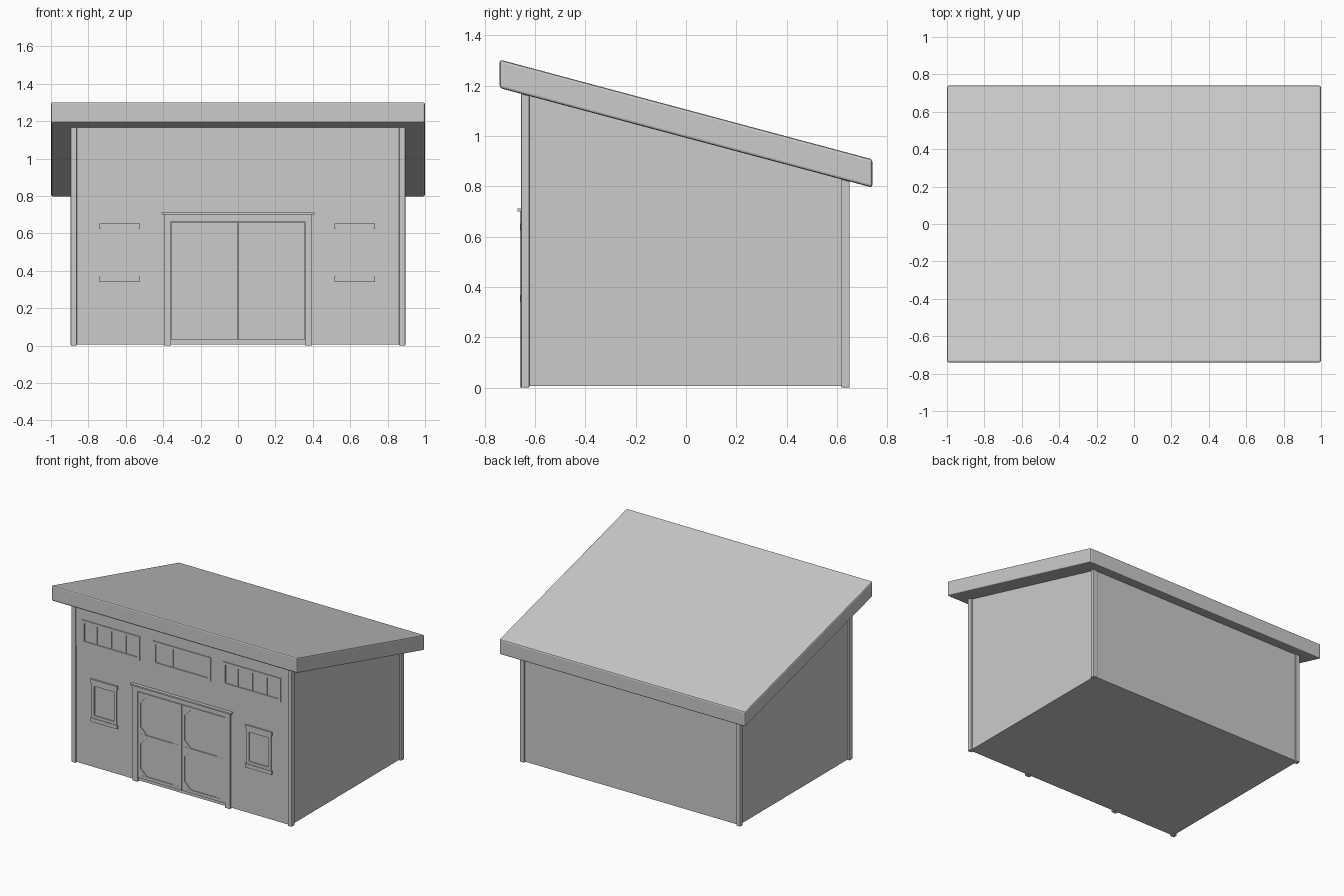
import bpy, bmesh

if "Cube" in bpy.data.objects:
    bpy.data.objects.remove(bpy.data.objects["Cube"])

mat = bpy.data.materials.new("pale grey")
mat.use_nodes = True
COLOR = (0.6, 0.6, 0.6, 1)
mat.diffuse_color = COLOR
mat.node_tree.nodes["Principled BSDF"].inputs["Base Color"].default_value = COLOR

WALL = -0.645   # front face of the wall


def eave(y):
    """Height of the roof underside at depth y."""
    return 1.19 - 0.267 * (y + 0.74)


def prism(bm, pts, place, a, b):
    """Extrude a closed outline between a and b; place maps (u, v, depth) to 3D."""
    lo = [bm.verts.new(place(u, v, a)) for u, v in pts]
    hi = [bm.verts.new(place(u, v, b)) for u, v in pts]
    bm.faces.new(lo)
    bm.faces.new(hi[::-1])
    for i in range(len(pts)):
        j = (i + 1) % len(pts)
        bm.faces.new((lo[j], lo[i], hi[i], hi[j]))


def across(u, v, d):    # outline in the side plane, extruded along x
    return (d, u, v)


def facing(u, v, d):    # outline in the front plane, extruded along y
    return (u, d, v)


def plate(bm, x0, x1, z0, z1, depth):
    """Box standing proud of the front wall."""
    prism(bm, [(x0, z0), (x1, z0), (x1, z1), (x0, z1)], facing, WALL + 0.01, WALL - depth)


def frame(bm, x0, x1, z0, z1, w, depth):
    """Rectangular border made of two uprights and two rails."""
    plate(bm, x0, x0 + w, z0, z1, depth)
    plate(bm, x1 - w, x1, z0, z1, depth)
    plate(bm, x0 + w, x1 - w, z0, z0 + w, depth)
    plate(bm, x0 + w, x1 - w, z1 - w, z1, depth)


def finish(name, bm, bevel=0.0):
    bmesh.ops.recalc_face_normals(bm, faces=bm.faces)
    mesh = bpy.data.meshes.new(name)
    bm.to_mesh(mesh)
    bm.free()
    mesh.materials.append(mat)
    obj = bpy.data.objects.new(name, mesh)
    bpy.context.collection.objects.link(obj)
    if bevel:
        mod = obj.modifiers.new("rounded edges", "BEVEL")
        mod.width = bevel
        mod.segments = 2
    return obj


def sloped_block(bm, x0, x1, y0, y1, z0):
    """Block whose top follows the underside of the roof."""
    prism(bm, [(y0, z0), (y1, z0), (y1, eave(y1)), (y0, eave(y0))], across, x0, x1)


# Main walls and floor
bm = bmesh.new()
sloped_block(bm, -0.88, 0.88, WALL, 0.64, 0.006)
finish("walls", bm)

# Single-slope roof slab
bm = bmesh.new()
prism(bm, [(-0.74, eave(-0.74)), (0.74, eave(0.74)), (0.74, 0.907), (-0.74, 1.303)],
      across, -1.0, 1.0)
finish("roof", bm, 0.01)

# Corner posts
for side, sx in (("right", -1), ("left", 1)):
    for end, y0, y1 in (("front", -0.655, -0.622), ("back", 0.617, 0.65)):
        bm = bmesh.new()
        x0, x1 = sorted((sx * 0.862, sx * 0.895))
        sloped_block(bm, x0, x1, y0, y1, 0)
        finish(f"corner_post_{end}_{side}", bm, 0.004)

# Upper front cladding
bm = bmesh.new()
plate(bm, -0.862, 0.862, 0.862, eave(WALL), 0.002)
finish("upper_cladding", bm)

# High windows with mullions
for name, cx, bars in (("right", -0.578, 3), ("middle", 0, 2), ("left", 0.568, 3)):
    bm = bmesh.new()
    x0, x1 = cx - 0.234, cx + 0.234
    frame(bm, x0, x1, 0.892, 1.066, 0.02, 0.009)
    for i in range(bars):
        x = x0 + (x1 - x0) * (i + 1) / (bars + 1)
        plate(bm, x - 0.006, x + 0.006, 0.912, 1.046, 0.006)
    finish(f"high_window_{name}", bm)

# Small side windows with head and sill
for side, cx in (("right", -0.632), ("left", 0.625)):
    bm = bmesh.new()
    frame(bm, cx - 0.1, cx + 0.1, 0.368, 0.624, 0.02, 0.008)
    plate(bm, cx - 0.108, cx + 0.108, 0.34, 0.368, 0.012)
    plate(bm, cx - 0.108, cx + 0.108, 0.624, 0.652, 0.012)
    finish(f"side_window_{side}", bm)

# Double doors: leaf, frame, middle rail and corner braces
for side, x0, x1 in (("right", -0.355, -0.002), ("left", 0.002, 0.355)):
    bm = bmesh.new()
    plate(bm, x0, x1, 0.03, 0.66, 0.003)
    frame(bm, x0, x1, 0.03, 0.66, 0.022, 0.01)
    plate(bm, x0 + 0.022, x1 - 0.022, 0.334, 0.356, 0.01)
    for z0, z1 in ((0.052, 0.334), (0.356, 0.638)):
        for x, dx in ((x0 + 0.022, 0.05), (x1 - 0.022, -0.05)):
            for z, dz in ((z0, 0.05), (z1, -0.05)):
                prism(bm, [(x, z), (x + dx, z), (x, z + dz)], facing,
                      WALL + 0.01, WALL - 0.009)
    finish(f"door_{side}", bm)

# Door posts and lintel
for side, sx in (("right", -1), ("left", 1)):
    bm = bmesh.new()
    x0, x1 = sorted((sx * 0.357, sx * 0.395))
    plate(bm, x0, x1, 0, 0.7, 0.014)
    finish(f"door_post_{side}", bm)
bm = bmesh.new()
plate(bm, -0.39, 0.39, 0.664, 0.7, 0.01)
plate(bm, -0.41, 0.41, 0.7, 0.711, 0.024)
finish("door_lintel", bm)
